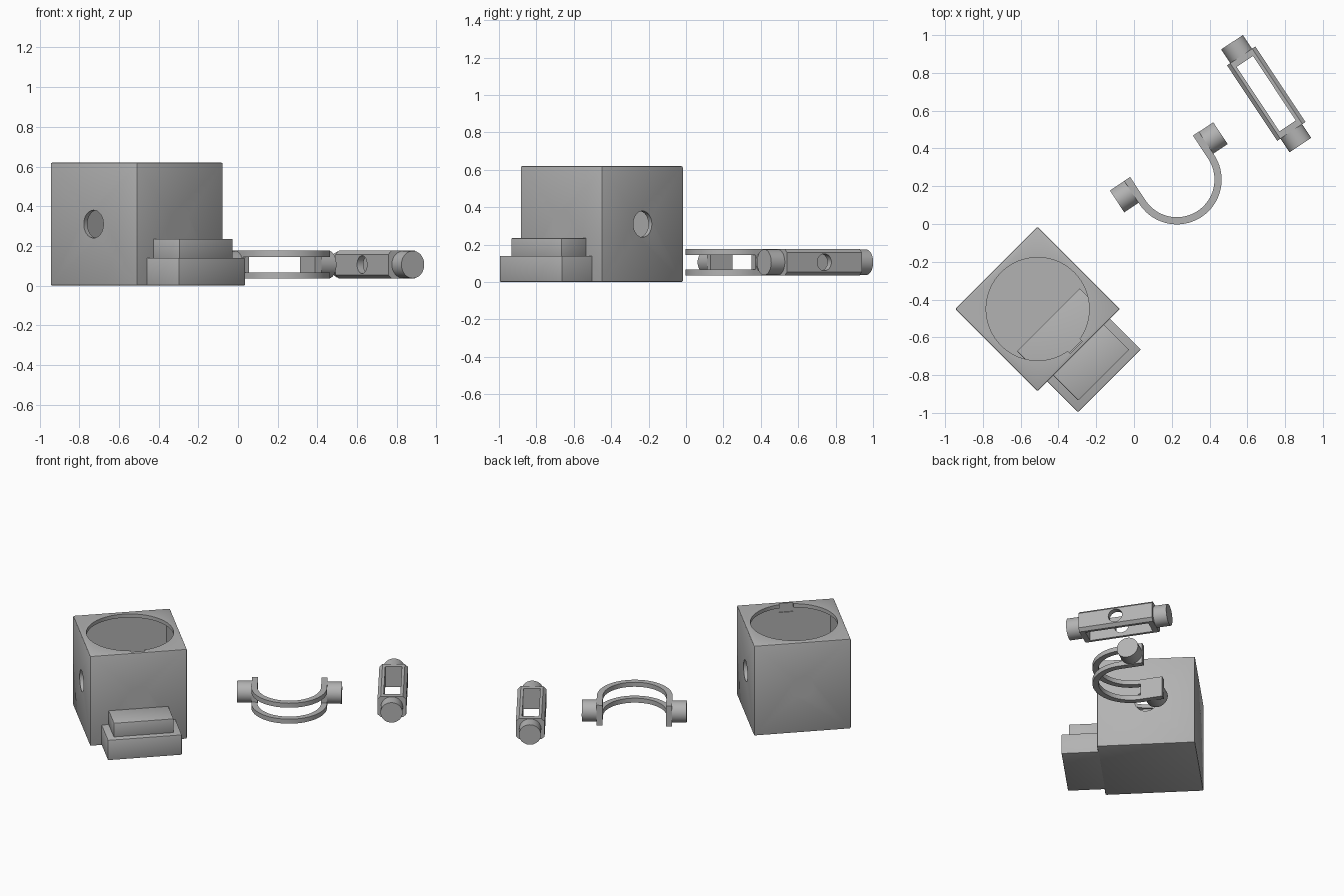
import bpy, bmesh, math
from mathutils import Matrix, Vector

if "Cube" in bpy.data.objects:
    bpy.data.objects.remove(bpy.data.objects["Cube"])

grey = bpy.data.materials.new("plain grey")
grey.diffuse_color = (0.45, 0.45, 0.45, 1)
grey.use_nodes = True
grey.node_tree.nodes["Principled BSDF"].inputs["Base Color"].default_value = grey.diffuse_color


def place(x, y, deg):
    return Matrix.Translation((x, y, 0)) @ Matrix.Rotation(math.radians(deg), 4, 'Z')


def finish(name, bm, frame):
    bmesh.ops.recalc_face_normals(bm, faces=bm.faces)
    me = bpy.data.meshes.new(name)
    bm.to_mesh(me)
    bm.free()
    ob = bpy.data.objects.new(name, me)
    ob.matrix_world = frame
    me.materials.append(grey)
    bpy.context.collection.objects.link(ob)
    return ob


def box(name, frame, x, y, z, bevel=0):
    bm = bmesh.new()
    bmesh.ops.create_cube(bm, size=1)
    for v in bm.verts:
        v.co = Vector([r[0] + (c + 0.5) * (r[1] - r[0]) for c, r in zip(v.co, (x, y, z))])
    if bevel:
        bmesh.ops.bevel(bm, geom=bm.edges[:], offset=bevel, segments=2,
                        profile=0.5, affect='EDGES')
    return finish(name, bm, frame)


def cylinder(name, frame, radius, length, centre, axis):
    bm = bmesh.new()
    bmesh.ops.create_cone(bm, cap_ends=True, segments=64, radius1=radius,
                          radius2=radius, depth=length)
    turn = Vector((0, 0, 1)).rotation_difference(Vector(axis)).to_matrix().to_4x4()
    bm.transform(Matrix.Translation(centre) @ turn)
    return finish(name, bm, frame)


def extrude(name, frame, outline, vec):
    bm = bmesh.new()
    face = bm.faces.new([bm.verts.new(p) for p in outline])
    ext = bmesh.ops.extrude_face_region(bm, geom=[face])
    bmesh.ops.translate(bm, vec=vec,
                        verts=[g for g in ext["geom"] if isinstance(g, bmesh.types.BMVert)])
    return finish(name, bm, frame)


def cut(ob, cutter):
    cutter.hide_render = True
    mod = ob.modifiers.new("cut", 'BOOLEAN')
    mod.operation, mod.object, mod.solver = 'DIFFERENCE', cutter, 'EXACT'
    bpy.context.view_layer.update()
    bpy.ops.object.select_all(action='DESELECT')
    bpy.context.view_layer.objects.active = ob
    ob.select_set(True)
    bpy.ops.object.modifier_apply(modifier=mod.name)
    bpy.data.objects.remove(cutter)


# Hollow housing with a round opening, rim notch and four side holes
f = place(-0.51, -0.45, -45)
H, W = 0.308, 0.282
housing = box("housing", f, (-H, H), (-H, H), (0, 0.62), 0.007)
cut(housing, box("cavity_cutter", f, (-W, W), (-W, W), (0.03, 0.595)))
cut(housing, cylinder("opening_cutter", f, 0.273, 0.2, (0, 0, 0.65), (0, 0, 1)))
cut(housing, box("notch_cutter", f, (0.2, 0.288), (-0.045, 0.045), (0.56, 0.7)))
for axis in ((1, 0, 0), (0, 1, 0)):
    cut(housing, cylinder("hole_cutter", f, 0.07, 1, (0, 0, 0.31), axis))

# Stepped ledge that passes through the housing wall
box("lower_step", f, (0.08, 0.537), (-0.235, 0.235), (0.001, 0.14), 0.004)
box("upper_step", f, (0.29, 0.495), (-0.19, 0.19), (0.13, 0.235), 0.004)

# U bracket: two arched bands joined by lugs with pivot pins
f = place(0.227, 0.235, 33.4)
RO, RI, ARM = 0.237, 0.199, 0.148
arc = [math.pi * (1 + i / 40) for i in range(41)]
band = [(-RO, ARM)] + [(RO * math.cos(a), RO * math.sin(a)) for a in arc] + [(RO, ARM), (RI, ARM)]
band += [(RI * math.cos(a), RI * math.sin(a)) for a in reversed(arc)] + [(-RI, ARM)]
for name, z in (("lower_band", 0.035), ("upper_band", 0.145)):
    extrude(name, f, [(x, y, z) for x, y in band], (0, 0, 0.031))
for name, s in (("left", -1), ("right", 1)):
    box(name + "_lug", f, sorted((s * RI, s * RO)), (0.008, ARM), (0.035, 0.176))
    cylinder(name + "_bracket_pin", f, 0.069, 0.1, (s * 0.278, 0.078, 0.106), (1, 0, 0))

# Slotted link with chamfered sides, cross hole and end pins
f = place(0.70, 0.69, -56.4)
section = [(0.09, 0.052), (0.07, 0.071), (-0.07, 0.071), (-0.09, 0.052),
           (-0.09, -0.052), (-0.07, -0.071), (0.07, -0.071), (0.09, -0.052)]
link = extrude("link_frame", f, [(-0.24, y, 0.106 + z) for y, z in section], (0.48, 0, 0))
cut(link, box("slot_cutter", f, (-0.205, 0.205), (-0.052, 0.052), (-0.1, 0.3)))
cut(link, cylinder("cross_hole_cutter", f, 0.045, 0.4, (0, 0, 0.106), (0, 1, 0)))
for name, s in (("rear", -1), ("front", 1)):
    cylinder(name + "_link_pin", f, 0.069, 0.1, (s * 0.277, 0, 0.106), (1, 0, 0))

# Smooth the curved walls and keep the edges sharp
bpy.ops.object.select_all(action='SELECT')
bpy.context.view_layer.objects.active = housing
bpy.ops.object.shade_smooth_by_angle(angle=math.radians(25))
